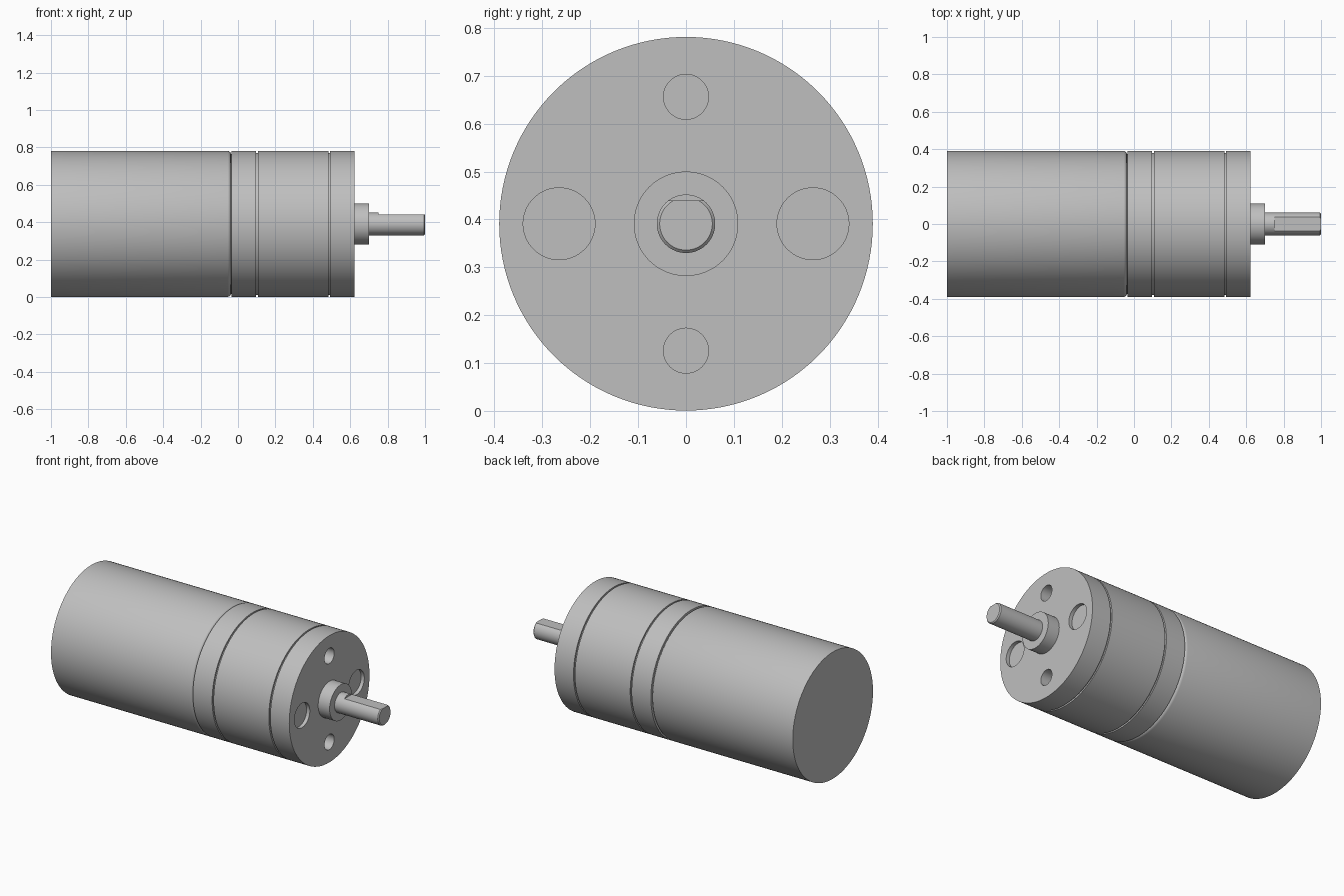
import bpy, math
from mathutils import Matrix

AXIS_Z = 0.391
R = 0.39

cube = bpy.data.objects.get("Cube")
if cube:
    bpy.data.objects.remove(cube, do_unlink=True)

metal = bpy.data.materials.new("grey metal")
metal.use_nodes = True
GREY = (0.52, 0.52, 0.52, 1)
metal.diffuse_color = GREY
metal.node_tree.nodes["Principled BSDF"].inputs["Base Color"].default_value = GREY


def lathe(name, profile, sides=128, y=0, z=AXIS_Z):
    """Turn (x, radius) points around an axis along x, with capped ends."""
    n = len(profile)
    verts, faces = [], []
    for x, r in profile:
        for i in range(sides):
            a = math.tau * i / sides
            verts.append((x, y + r * math.cos(a), z + r * math.sin(a)))
    for k in range(n - 1):
        for i in range(sides):
            j = (i + 1) % sides
            a, b = k * sides, (k + 1) * sides
            faces.append((a + i, b + i, b + j, a + j))
    faces.append(tuple(range(sides)))
    faces.append(tuple(reversed(range((n - 1) * sides, n * sides))))
    mesh = bpy.data.meshes.new(name)
    mesh.from_pydata(verts, [], faces)
    mesh.flip_normals()
    mesh.materials.append(metal)
    obj = bpy.data.objects.new(name, mesh)
    bpy.context.collection.objects.link(obj)
    return obj


def cut(obj, cutter):
    mod = obj.modifiers.new("cut", 'BOOLEAN')
    mod.operation = 'DIFFERENCE'
    mod.solver = 'EXACT'
    mod.object = cutter
    bpy.context.view_layer.objects.active = obj
    bpy.ops.object.modifier_apply(modifier=mod.name)
    bpy.data.objects.remove(cutter, do_unlink=True)


# Motor can with a rounded front rim, running into a thin neck
motor = lathe("motor_can", [(-1, R), (-0.055, R), (-0.047, R - 0.002),
                            (-0.041, R - 0.007), (-0.038, R - 0.015), (-0.03, R - 0.015)])

# Gearbox housing with two narrow grooves
GROOVE, DEPTH = 0.005, 0.01
outline = [(-0.034, R)]
for x in (0.102, 0.488):
    outline += [(x - GROOVE, R), (x - GROOVE, R - DEPTH),
                (x + GROOVE, R - DEPTH), (x + GROOVE, R)]
outline.append((0.622, R))
gearbox = lathe("gearbox", outline)

# Mounting holes: two screw holes above and below, two wide recesses at the sides
for s in (-1, 1):
    cut(gearbox, lathe("screw_hole", [(0.52, 0.047), (0.7, 0.047)], 48, 0, AXIS_Z + s * 0.265))
    cut(gearbox, lathe("side_recess", [(0.6, 0.075), (0.7, 0.075)], 64, s * 0.265))

# Bearing boss
boss = lathe("bearing_boss", [(0.61, 0.109), (0.7, 0.109)], 96)

# Output shaft with a chamfered tip and a flat on top
shaft = lathe("output_shaft", [(0.69, 0.061), (0.994, 0.061), (1, 0.055)], 64)
bpy.ops.mesh.primitive_cube_add(size=1, location=(0.95, 0, 0.49))
flat = bpy.context.object
flat.name = "shaft_flat_cutter"
flat.data.transform(Matrix.Diagonal((0.4, 0.3, 0.1, 1)))
bpy.context.view_layer.update()
cut(shaft, flat)

for obj in (motor, gearbox, boss, shaft):
    bpy.ops.object.select_all(action='DESELECT')
    obj.select_set(True)
    bpy.context.view_layer.objects.active = obj
    bpy.ops.object.shade_smooth_by_angle(angle=math.radians(30))
